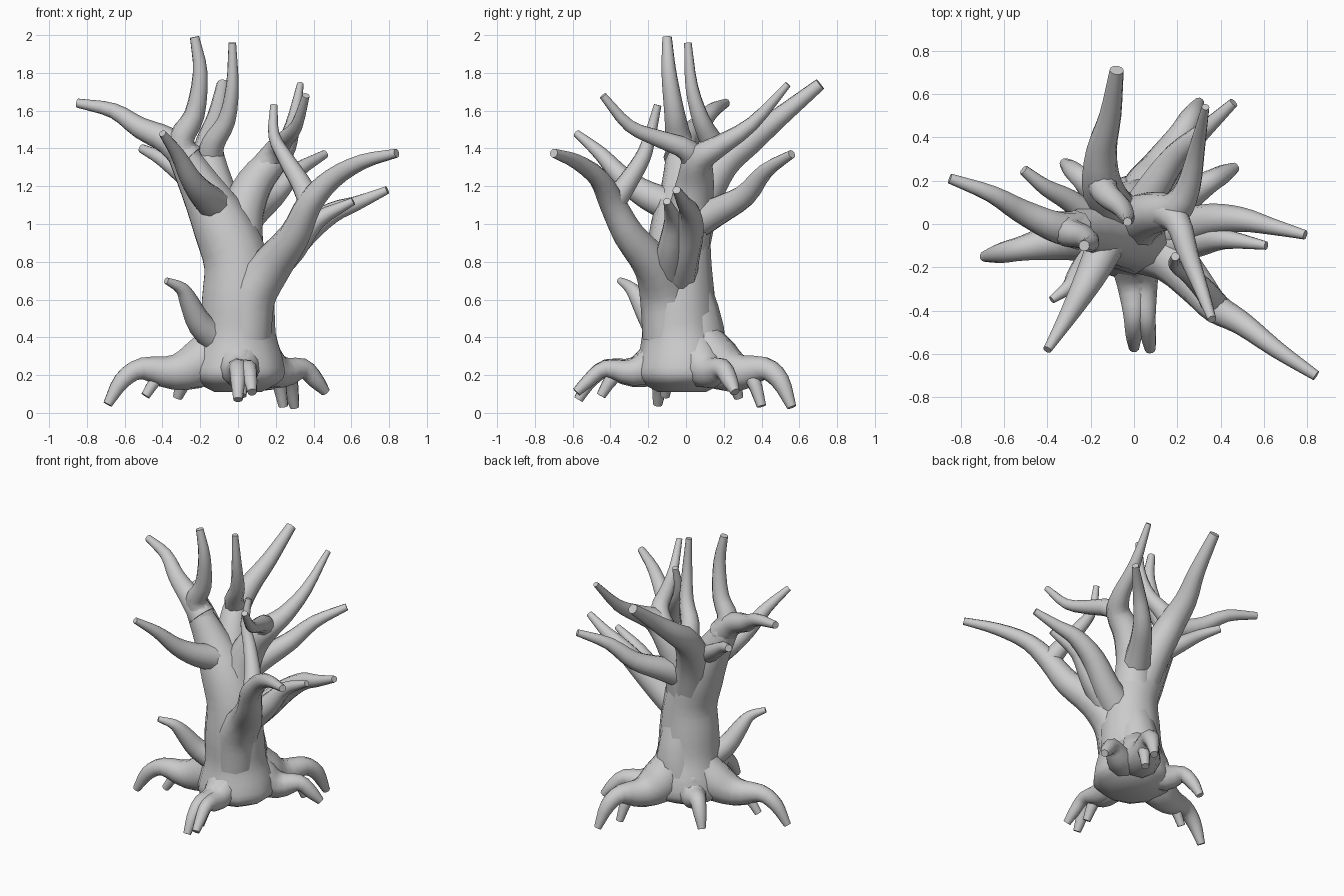
import bpy, bmesh, math
from mathutils import Vector

SIDES = 10


def spline(p, steps=3):
    """Catmull-Rom through the points (any dimension)."""
    p = [Vector(q) for q in p]
    p = [p[0] * 2 - p[1]] + p + [p[-1] * 2 - p[-2]]
    out = []
    for i in range(1, len(p) - 2):
        a, b, c, d = p[i - 1:i + 3]
        for s in range(steps):
            t = s / steps
            out.append(0.5 * (2 * b + (c - a) * t + (2 * a - 5 * b + 4 * c - d) * t * t
                              + (3 * b - a - 3 * c + d) * t ** 3))
    return out + [p[-2]]


def limb(name, pts, r0=None, r1=None, sy=1.0):
    """Tapered tube along a smoothed path; points are xyz or xyz + radius."""
    if len(pts[0]) == 3:
        n = len(pts) - 1
        pts = [(*p, r0 + (r1 - r0) * (i / n)) for i, p in enumerate(pts)]
    path = spline(pts)
    co = [Vector(p[:3]) for p in path]
    bm = bmesh.new()
    rings, u = [], Vector((0.93, 0.31, 0.17))
    for i, p in enumerate(path):
        t = (co[min(i + 1, len(co) - 1)] - co[max(i - 1, 0)]).normalized()
        u = (u - t * u.dot(t)).normalized()
        v = t.cross(u)
        ring = []
        for k in range(SIDES):
            a = 2 * math.pi * k / SIDES
            off = (u * math.cos(a) + v * math.sin(a)) * p[3]
            off.y *= sy
            ring.append(bm.verts.new(co[i] + off))
        rings.append(ring)
    for a, b in zip(rings, rings[1:]):
        for k in range(SIDES):
            j = (k + 1) % SIDES
            bm.faces.new((a[k], a[j], b[j], b[k]))
    bm.faces.new(rings[0][::-1])
    bm.faces.new(rings[-1])
    bmesh.ops.recalc_face_normals(bm, faces=bm.faces)
    me = bpy.data.meshes.new(name)
    bm.to_mesh(me)
    bm.free()
    ob = bpy.data.objects.new(name, me)
    bpy.context.collection.objects.link(ob)
    bpy.context.view_layer.objects.active = ob
    ob.select_set(True)
    bpy.ops.object.shade_smooth_by_angle(angle=math.radians(50))
    ob.select_set(False)


# Trunk, leaning into the left main limb
limb("trunk", [(0, -.02, .11, .13), (0, -.02, .18, .25), (0, -.02, .28, .25), (0, -.03, .42, .21),
               (0, -.04, .6, .2), (-.01, -.04, .8, .18), (-.09, -.03, 1.0, .16),
               (-.2, -.02, 1.2, .115), (-.33, -.03, 1.43, .07)], sy=.97)
limb("back_bulge", [(0, .04, .2, .18), (.02, .06, .45, .14), (.02, .0, .75, .1)])

# Left main limb branches
limb("top_left_branch", [(-.27, -.02, 1.34), (-.3, -.04, 1.45), (-.23, -.06, 1.58),
                         (-.2, -.09, 1.8), (-.23, -.1, 1.99)], .085, .025)
limb("far_left_branch", [(-.26, -.03, 1.34), (-.37, -.01, 1.44), (-.52, .06, 1.51),
                         (-.66, .14, 1.6), (-.85, .21, 1.64)], .09, .024)
limb("back_left_twig", [(-.18, .02, 1.18), (-.3, .11, 1.27), (-.41, .17, 1.35), (-.51, .25, 1.4)], .065, .024)
limb("front_left_branch", [(-.1, -.03, 1.08), (-.18, -.2, 1.15), (-.25, -.33, 1.24),
                           (-.32, -.45, 1.37), (-.4, -.58, 1.48)], .095, .02)

# Back fork
limb("back_limb", [(-.04, 0, .9), (-.1, .07, 1.12), (-.15, .19, 1.32), (-.15, .34, 1.44),
                   (-.11, .5, 1.57), (-.08, .71, 1.74)], .13, .033)
limb("tall_center_branch", [(-.15, .2, 1.33), (-.13, .14, 1.43), (-.06, .08, 1.55),
                            (-.03, .03, 1.73), (-.03, .01, 1.96)], .075, .02)

# Right rear fork
limb("right_rear_limb", [(.0, -.02, .85), (.02, .02, 1.05), (.09, .05, 1.22), (.19, .07, 1.34),
                         (.25, .17, 1.41), (.29, .35, 1.53), (.33, .54, 1.74)], .14, .018)
limb("right_forward_branch", [(.12, .06, 1.28), (.2, .01, 1.39), (.25, -.14, 1.45), (.31, -.3, 1.52),
                              (.36, -.44, 1.68)], .075, .02)
limb("back_right_branch", [(.0, .0, .98), (.08, .15, 1.06), (.19, .31, 1.15), (.31, .42, 1.28),
                           (.46, .56, 1.37)], .1, .023)

# Right front fork
limb("right_front_limb", [(.04, -.09, .4, .14), (.07, -.11, .62, .135), (.18, -.17, .78, .11),
                          (.3, -.3, .94, .085), (.38, -.39, 1.11, .07), (.5, -.46, 1.24, .055),
                          (.66, -.58, 1.33, .04), (.84, -.7, 1.375, .024)])
limb("front_upright_branch", [(.38, -.38, 1.12), (.33, -.31, 1.22), (.25, -.23, 1.35),
                              (.19, -.19, 1.47), (.19, -.15, 1.63)], .065, .02)
limb("right_branch", [(.1, -.05, .72), (.22, -.02, .82), (.36, .02, .96), (.5, .02, 1.06),
                      (.63, -.01, 1.11), (.79, -.05, 1.18)], .11, .022)
limb("right_small_branch", [(.14, -.09, .74), (.29, -.08, .87), (.42, -.07, 1.02), (.61, -.1, 1.12)], .1, .02)

# Low twig
limb("low_left_twig", [(-.1, -.09, .38), (-.2, -.17, .47), (-.26, -.24, .59), (-.3, -.29, .66),
                       (-.38, -.35, .7)], .085, .018)

# Roots: flare off the trunk, arch outward, then bend down to the tip
roots = [("left", -.69, -.15, .045, .13), ("left_inner", -.49, -.11, .09, .09),
         ("front_under", .02, -.45, .09, .1), ("front", 0, -.57, .07, .11),
         ("front_right", .075, -.58, .11, .1), ("right", .465, .26, .11, .12),
         ("back_inner", .24, .4, .035, .11), ("back", .3, .56, .03, .14),
         ("back_left", -.32, .28, .08, .12)]
for name, x, y, z, r in roots:
    limb(name + "_root", [(x * .1, y * .1, .42, r * .8), (x * .28, y * .28, .27, r),
                          (x * .5, y * .5, .215, r * .72), (x * .74, y * .74, .235, r * .45),
                          (x * .89, y * .89, .17, r * .36), (x, y, z, .025)])
